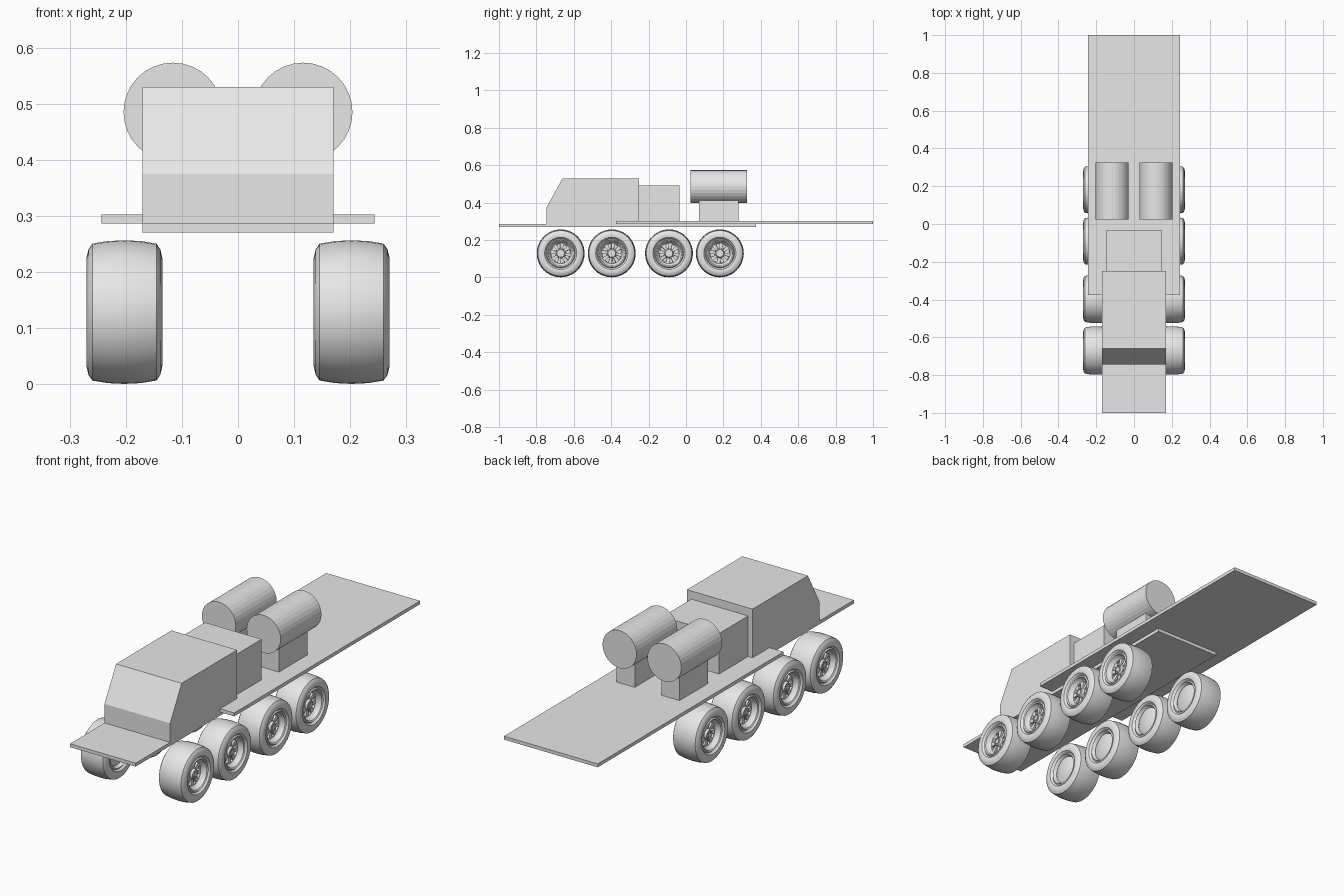
import bpy, bmesh, math
from mathutils import Matrix, Vector

cube = bpy.data.objects.get("Cube")
if cube:
    bpy.data.objects.remove(cube, do_unlink=True)

grey = bpy.data.materials.new("plain_grey")
grey.use_nodes = True
grey.diffuse_color = (0.8, 0.8, 0.8, 1)
grey.node_tree.nodes["Principled BSDF"].inputs["Base Color"].default_value = (0.8, 0.8, 0.8, 1)


def add_object(name, mesh):
    ob = bpy.data.objects.new(name, mesh)
    bpy.context.collection.objects.link(ob)
    return ob


def finish(name, bm):
    mesh = bpy.data.meshes.new(name)
    bm.to_mesh(mesh)
    bm.free()
    mesh.materials.append(grey)
    return mesh


def extrude_profile(name, profile, x0, x1):
    """Prism: a (y, z) outline swept from x0 to x1."""
    bm = bmesh.new()
    face = bm.faces.new([bm.verts.new((x0, y, z)) for y, z in profile])
    ext = bmesh.ops.extrude_face_region(bm, geom=[face])
    moved = [v for v in ext["geom"] if isinstance(v, bmesh.types.BMVert)]
    bmesh.ops.translate(bm, verts=moved, vec=(x1 - x0, 0, 0))
    bmesh.ops.recalc_face_normals(bm, faces=bm.faces)
    return add_object(name, finish(name, bm))


def box(name, x0, x1, y0, y1, z0, z1):
    return extrude_profile(name, [(y0, z0), (y1, z0), (y1, z1), (y0, z1)], x0, x1)


# Chassis plates
box("front_chassis_plate", -0.17, 0.17, -1, 0.375, 0.27, 0.286)
box("rear_deck", -0.243, 0.243, -0.375, 1, 0.286, 0.302)

# Cab with raked windscreen, and the engine box behind it
extrude_profile("cab", [(-0.745, 0.284), (-0.25, 0.284), (-0.25, 0.53),
                        (-0.66, 0.53), (-0.745, 0.375)], -0.17, 0.17)
box("engine_box", -0.147, 0.147, -0.25, -0.035, 0.284, 0.492)

# Twin tanks on their stands
for side, s in (("left", 1), ("right", -1)):
    x = 0.116 * s
    box(side + "_tank_stand", x - 0.047, x + 0.047, 0.07, 0.28, 0.3, 0.42)
    bm = bmesh.new()
    bmesh.ops.create_cone(bm, cap_ends=True, segments=32, radius1=0.088, radius2=0.088,
                          depth=0.302, matrix=Matrix.Translation((x, 0.175, 0.485))
                          @ Matrix.Rotation(math.pi / 2, 4, "X"))
    add_object(side + "_tank", finish(side + "_tank", bm))

# Wheel cross-section: (offset along axle, radius), outer hub round to inner disc
tyre = [(0.056, 0.078), (0.065, 0.086), (0.0675, 0.097), (0.064, 0.112),
        (0.057, 0.122), (0.03, 0.1265)]
section = ([(0.045, 0), (0.045, 0.02), (0.035, 0.024), (0.035, 0.055),
            (0.04, 0.061), (0.058, 0.067), (0.062, 0.073)]
           + tyre + [(0, 0.128)] + [(-a, r) for a, r in reversed(tyre)]
           + [(-0.06, 0.072), (-0.045, 0.064), (-0.05, 0.056), (-0.053, 0)])

SEGMENTS = 40
bm = bmesh.new()
verts = [bm.verts.new((a, 0, r)) for a, r in section]
edges = [bm.edges.new(pair) for pair in zip(verts, verts[1:])]
bmesh.ops.spin(bm, geom=verts + edges, cent=(0, 0, 0), axis=(1, 0, 0),
               angle=math.tau, steps=SEGMENTS, use_duplicate=False)
bmesh.ops.remove_doubles(bm, verts=bm.verts, dist=0.0002)
bmesh.ops.recalc_face_normals(bm, faces=bm.faces)

# Eight sunken openings in the rim disc
openings = []
for f in bm.faces:
    c = f.calc_center_median()
    if c.x > 0.034 and 0.03 < math.hypot(c.y, c.z) < 0.05:
        index = int(math.atan2(c.z, c.y) % math.tau / math.tau * SEGMENTS)
        if index % 5 < 3:
            openings.append(f)
bmesh.ops.inset_region(bm, faces=openings, thickness=0.003, depth=0)
bmesh.ops.inset_region(bm, faces=openings, thickness=0.001, depth=-0.014)

# Wheel bolts around the hub
for i in range(8):
    t = math.tau * i / 8
    spot = Vector((0.046, 0.014 * math.cos(t), 0.014 * math.sin(t)))
    bmesh.ops.create_cone(bm, cap_ends=True, segments=6, radius1=0.003, radius2=0.003,
                          depth=0.006, matrix=Matrix.Translation(spot)
                          @ Matrix.Rotation(math.pi / 2, 4, "Y"))
wheel_mesh = finish("wheel", bm)

# Four axles of wheels, outer faces outward
wheels = []
for i, y in enumerate((-0.67, -0.397, -0.091, 0.181)):
    for side, s in (("left", 1), ("right", -1)):
        w = add_object(f"{side}_wheel_{i + 1}", wheel_mesh)
        w.location = (0.2025 * s, y, 0.1285)
        w.rotation_euler.z = 0 if s > 0 else math.pi
        wheels.append(w)

# Smooth tyres with crisp rim edges
bpy.ops.object.select_all(action="DESELECT")
wheels[0].select_set(True)
bpy.context.view_layer.objects.active = wheels[0]
bpy.ops.object.shade_smooth_by_angle(angle=math.radians(35))
